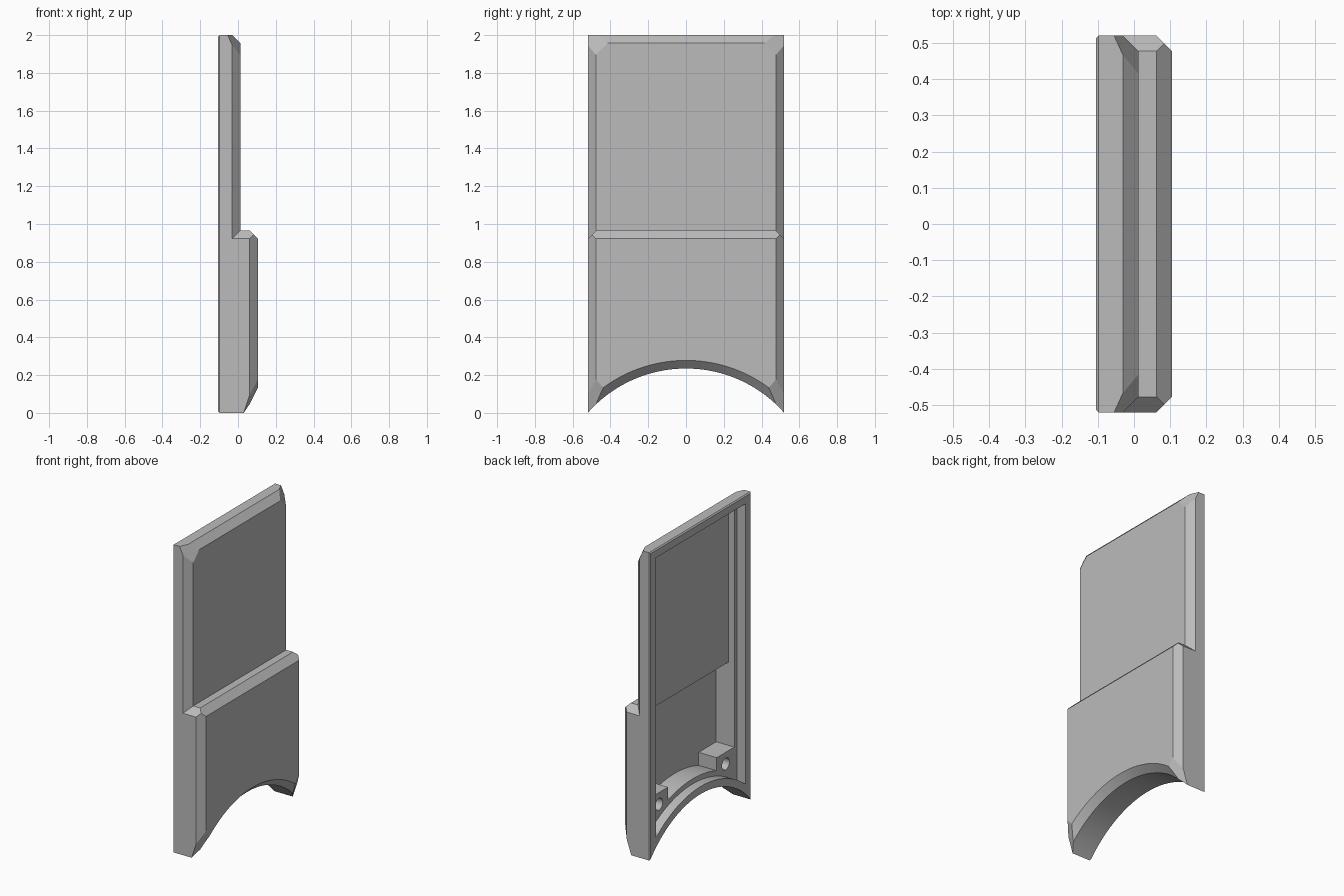
import bpy, bmesh, math
from mathutils import Vector

cube = bpy.data.objects.get("Cube")
if cube:
    bpy.data.objects.remove(cube, do_unlink=True)

grey = bpy.data.materials.new("plain grey")
grey.use_nodes = True
COLOUR = (0.5, 0.5, 0.5, 1)
grey.diffuse_color = COLOUR
grey.node_tree.nodes["Principled BSDF"].inputs["Base Color"].default_value = COLOUR

HALF, BACK, BEVEL = 0.52, -0.105, 0.043
ARC_Z, ARC_R = -0.458, 0.693


def finish(bm, name):
    bmesh.ops.recalc_face_normals(bm, faces=bm.faces)
    mesh = bpy.data.meshes.new(name)
    bm.to_mesh(mesh)
    bm.free()
    mesh.materials.append(grey)
    ob = bpy.data.objects.new(name, mesh)
    bpy.context.collection.objects.link(ob)
    return ob


def block(name, x, y, z, planes=()):
    """Box between limits, trimmed by (point, outward normal) planes."""
    bm = bmesh.new()
    bmesh.ops.create_cube(bm, size=1)
    for v in bm.verts:
        v.co = [r[0] if c < 0 else r[1] for c, r in zip(v.co, (x, y, z))]
    for point, normal in planes:
        cut = bmesh.ops.bisect_plane(
            bm, geom=bm.verts[:] + bm.edges[:] + bm.faces[:], dist=1e-5,
            plane_co=point, plane_no=Vector(normal).normalized(), clear_outer=True)
        edges = [e for e in cut["geom_cut"] if isinstance(e, bmesh.types.BMEdge)]
        if edges:
            bmesh.ops.contextual_create(bm, geom=edges)
    return finish(bm, name)


def lathe(name, profile, y=0, z=ARC_Z, sides=160):
    """Closed solid turned around an x-wise axis from (x, radius) points."""
    bm = bmesh.new()
    rings = []
    for x, r in profile:
        angles = [math.tau * i / sides for i in range(sides)]
        rings.append([bm.verts.new((x, y + r * math.sin(a), z + r * math.cos(a))) for a in angles])
    for a, b in zip(rings, rings[1:]):
        for i in range(sides):
            j = (i + 1) % sides
            bm.faces.new((a[i], a[j], b[j], b[i]))
    bm.faces.new(rings[0])
    bm.faces.new(rings[-1])
    return finish(bm, name)


def combine(target, tool, operation="DIFFERENCE"):
    mod = target.modifiers.new("combine", "BOOLEAN")
    mod.operation, mod.solver, mod.object = operation, "EXACT", tool
    bpy.context.view_layer.objects.active = target
    bpy.ops.object.modifier_apply(modifier=mod.name)
    bpy.data.objects.remove(tool, do_unlink=True)


def bevels(front, top):
    """Planes for the sloped front, top and tiny rear edges."""
    planes = [((front, 0, top - BEVEL), (1, 0, 1))]
    for s in (1, -1):
        planes += [((front, s * (HALF - BEVEL), 0), (1, s, 0)),
                   ((BACK, s * (HALF - 0.007), 0), (-1, s, 0))]
    return planes


# Thin upper panel with sloped top corners
upper = bevels(0.012, 2)
upper.append(((BACK, 0, 1.993), (-1, 0, 1)))
for s in (1, -1):
    upper.append(((-0.055, s * HALF, 2), (2.2, s, 1)))
shell = block("cover_shell", (BACK, 0.012), (-HALF, HALF), (0.5, 2), upper)

# Thick lower panel with sloped shoulders and feet
lower = bevels(0.105, 0.965)
for s in (1, -1):
    lower += [((0, s * HALF, 0.965 - BEVEL), (0, s, 1)),
              ((0.03, s * HALF, 0), (3, s * 1.12, -1))]
combine(shell, block("lower_panel", (BACK, 0.105), (-HALF, HALF), (-0.1, 0.965), lower), "UNION")

# Arched bottom with flared front edge
combine(shell, lathe("arch", [(-0.3, ARC_R), (0.062, ARC_R), (0.262, ARC_R + 0.2)]))

# Shallow rim recess on the open rear
rim = block("rim_recess", (-0.2, -0.046), (-0.46, 0.46), (0.05, 1.945))
combine(rim, lathe("rim_arch", [(-0.3, 0.742), (0.3, 0.742)]))
combine(shell, rim)

# Deep pockets, leaving the arch wall and two screw blocks standing
pocket = block("pocket", (-0.08, -0.003), (-0.43, 0.43), (0.05, 1.92))
combine(pocket, block("pocket_low", (-0.08, 0.084), (-0.43, 0.43), (0.05, 0.9)), "UNION")
combine(pocket, lathe("pocket_arch", [(-0.3, 0.775), (0.3, 0.775)]))
for s in (1, -1):
    span = sorted((s * 0.25, s * 0.6))
    combine(pocket, block("screw_block", (-0.2, 0.2), span, (-0.1, 0.36)))
combine(shell, pocket)

# Screw holes
for s in (1, -1):
    combine(shell, lathe("screw_hole", [(-0.2, 0.038), (0.06, 0.038)], s * 0.342, 0.284, 32))

bpy.ops.object.select_all(action="DESELECT")
shell.select_set(True)
bpy.context.view_layer.objects.active = shell
bpy.ops.object.shade_smooth_by_angle(angle=math.radians(20))
